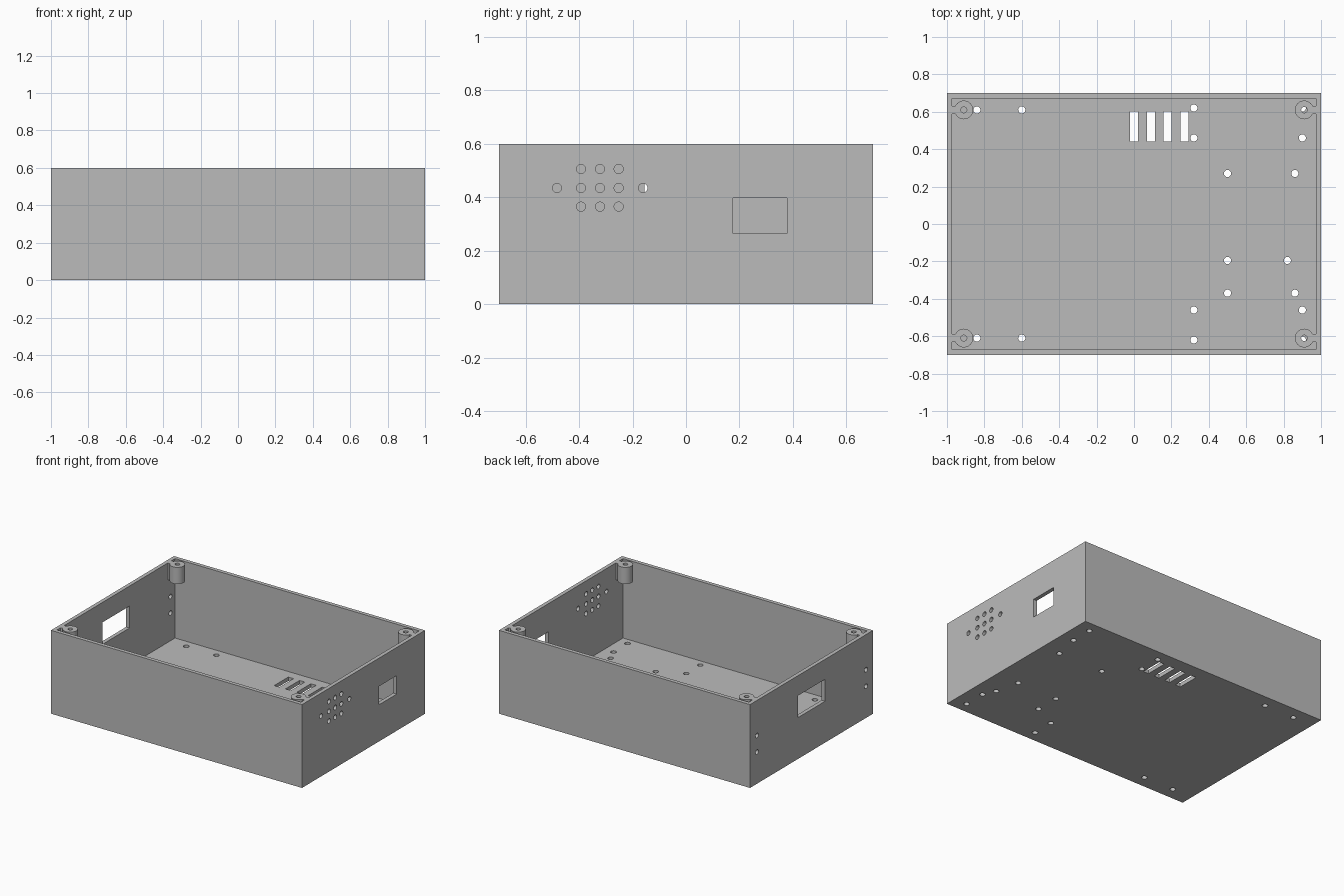
import bpy
import bmesh
import math
from mathutils import Matrix, Vector

cube = bpy.data.objects.get("Cube")
if cube:
    bpy.data.objects.remove(cube, do_unlink=True)

grey = bpy.data.materials.new("Plain grey")
grey.use_nodes = True
grey.diffuse_color = (0.5, 0.5, 0.5, 1)
grey.node_tree.nodes["Principled BSDF"].inputs["Base Color"].default_value = (0.5, 0.5, 0.5, 1)

HALF_X, HALF_Y, HEIGHT, WALL = 1.0, 0.7, 0.6, 0.028


def add_box(bm, low, high):
    low, high = Vector(low), Vector(high)
    size = high - low
    matrix = Matrix.Translation((low + high) / 2) @ Matrix.Diagonal((*size, 1))
    bmesh.ops.create_cube(bm, size=1, matrix=matrix)


def add_cylinder(bm, centre, radius, depth, axis="Z", sides=32):
    turn = Matrix.Rotation(math.pi / 2, 4, "Y") if axis == "X" else Matrix()
    bmesh.ops.create_cone(bm, cap_ends=True, segments=sides, radius1=radius,
                          radius2=radius, depth=depth,
                          matrix=Matrix.Translation(centre) @ turn)


def make_object(name, bm):
    mesh = bpy.data.meshes.new(name)
    bm.to_mesh(mesh)
    bm.free()
    mesh.materials.append(grey)
    obj = bpy.data.objects.new(name, mesh)
    bpy.context.collection.objects.link(obj)
    return obj


def combine(target, bm, operation):
    """Apply a boolean with a temporary tool object."""
    tool = make_object("tool", bm)
    tool.hide_render = True
    mod = target.modifiers.new("boolean", "BOOLEAN")
    mod.operation = operation
    mod.solver = "EXACT"
    mod.object = tool
    bpy.ops.object.select_all(action="DESELECT")
    bpy.context.view_layer.objects.active = target
    target.select_set(True)
    bpy.ops.object.modifier_apply(modifier=mod.name)
    bpy.data.objects.remove(tool, do_unlink=True)


def shade(obj):
    bpy.ops.object.select_all(action="DESELECT")
    bpy.context.view_layer.objects.active = obj
    obj.select_set(True)
    bpy.ops.object.shade_smooth_by_angle(angle=math.radians(30))


# Open-topped case
bm = bmesh.new()
add_box(bm, (-HALF_X, -HALF_Y, 0), (HALF_X, HALF_Y, HEIGHT))
case = make_object("case", bm)
bm = bmesh.new()
add_box(bm, (WALL - HALF_X, WALL - HALF_Y, WALL), (HALF_X - WALL, HALF_Y - WALL, HEIGHT + 0.1))
combine(case, bm, "DIFFERENCE")

# Openings in the case
bm = bmesh.new()

# Floor screw holes, in front and back pairs
for x, y in [(-0.84, 0.61), (-0.6, 0.61), (0.32, 0.62), (0.32, 0.46), (0.9, 0.46), (0.9, 0.62)]:
    for side in (-1, 1):
        add_cylinder(bm, (x, y * side, 0), 0.019, 0.2)
# Floor screw holes for the board
for x, y in [(0.5, 0.27), (0.86, 0.27), (0.5, -0.195), (0.82, -0.195), (0.5, -0.37), (0.86, -0.37)]:
    add_cylinder(bm, (x, y, 0), 0.019, 0.2)

# Floor vent slots
for i in range(4):
    x = 0.09 * i
    add_box(bm, (x - 0.021, 0.442, -0.1), (x + 0.021, 0.602, 0.1))

# Left wall vent holes: a grid with one extra hole at each end
for y in (-0.393, -0.322, -0.252):
    for z in (0.365, 0.435, 0.506):
        add_cylinder(bm, (HALF_X, y, z), 0.017, 0.2, "X")
for y in (-0.483, -0.161):
    add_cylinder(bm, (HALF_X, y, 0.435), 0.017, 0.2, "X")

# Left wall socket opening
add_box(bm, (HALF_X - 0.1, 0.175, 0.264), (HALF_X + 0.1, 0.378, 0.397))

# Right wall window and mounting holes
add_box(bm, (-HALF_X - 0.1, -0.155, 0.298), (-HALF_X + 0.1, 0.155, 0.456))
for y in (-0.62, 0.62):
    for z in (0.228, 0.347):
        add_cylinder(bm, (-HALF_X, y, z), 0.017, 0.2, "X")
combine(case, bm, "DIFFERENCE")
shade(case)

# Corner screw posts hanging from the side walls by a short web
POST_X, POST_Y, POST_LOW = 0.91, 0.61, 0.48
for side, side_name in ((1, "left"), (-1, "right")):
    for end, end_name in ((-1, "front"), (1, "back")):
        x, y = POST_X * side, POST_Y * end
        middle = (x, y, (POST_LOW + HEIGHT) / 2)
        bm = bmesh.new()
        add_cylinder(bm, middle, 0.05, HEIGHT - POST_LOW)
        post = make_object(f"{end_name}_{side_name}_post", bm)
        wall_x = (HALF_X - WALL) * side
        bm = bmesh.new()
        add_box(bm, (min(x, wall_x), y - 0.021, POST_LOW), (max(x, wall_x), y + 0.021, HEIGHT))
        combine(post, bm, "UNION")
        bm = bmesh.new()
        add_cylinder(bm, middle, 0.016, 0.4)
        combine(post, bm, "DIFFERENCE")
        shade(post)
